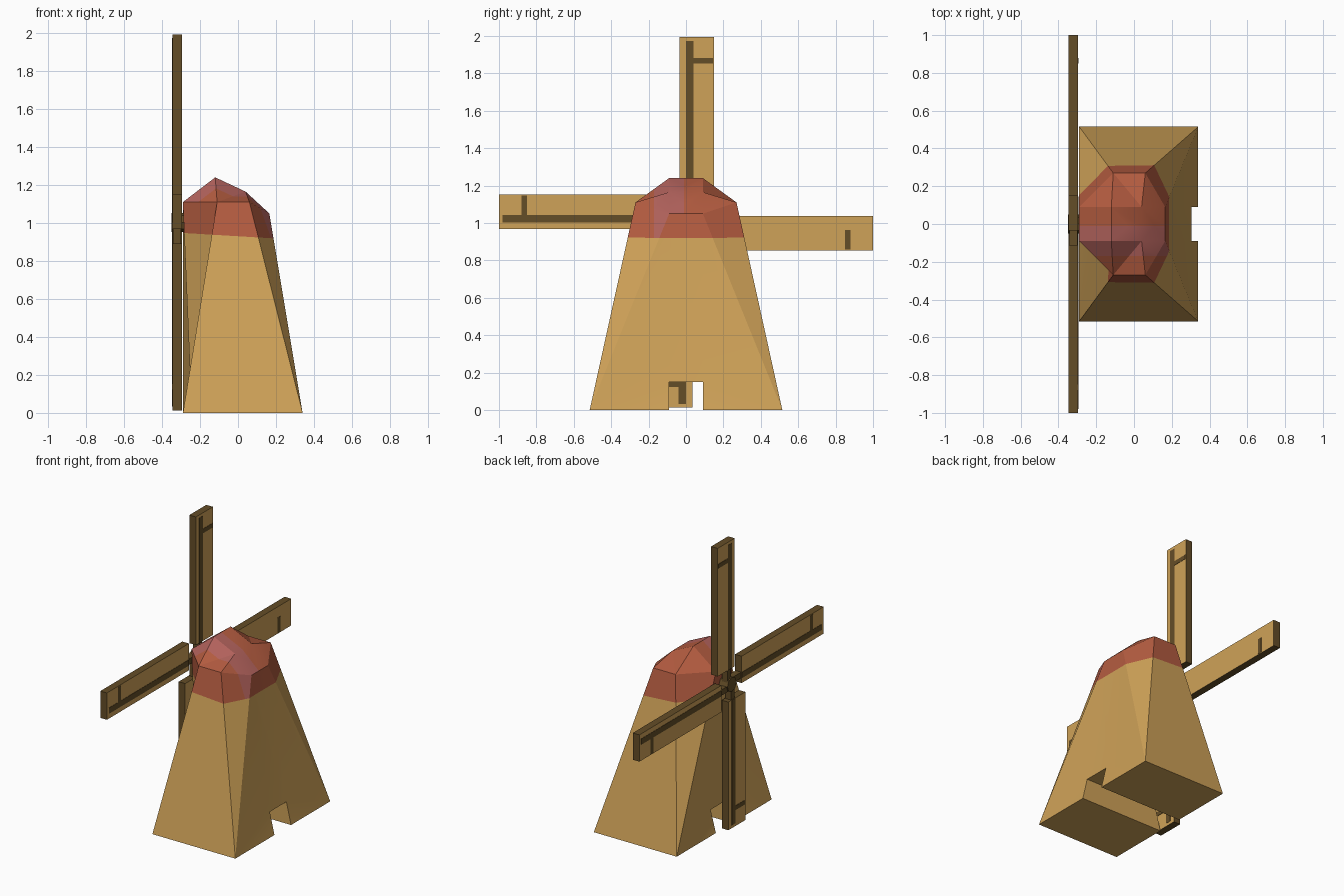
import bpy, bmesh, math
from mathutils import Matrix, Vector

if "Cube" in bpy.data.objects:
    bpy.data.objects.remove(bpy.data.objects["Cube"])


def material(name, rgb):
    m = bpy.data.materials.new(name)
    m.diffuse_color = [(c / 255 / 12.92 if c < 11 else ((c / 255 + 0.055) / 1.055) ** 2.4) for c in rgb] + [1]
    m.use_nodes = True
    m.node_tree.nodes["Principled BSDF"].inputs["Base Color"].default_value = m.diffuse_color
    return m


TAN = material("tan_wall", (207, 162, 88))
RED = material("red_roof", (180, 92, 64))
PINK = material("faded_roof", (178, 98, 92))
DARK = material("dark_wood", (100, 77, 39))


def finish(bm, name, mats):
    bmesh.ops.recalc_face_normals(bm, faces=bm.faces[:])
    me = bpy.data.meshes.new(name)
    bm.to_mesh(me)
    bm.free()
    ob = bpy.data.objects.new(name, me)
    bpy.context.collection.objects.link(ob)
    for m in mats:
        me.materials.append(m)
    return ob


def cut(bm, co, no):
    geom = bm.verts[:] + bm.edges[:] + bm.faces[:]
    bmesh.ops.bisect_plane(bm, geom=geom, plane_co=co, plane_no=no)


# Tower: rectangular foot with a passage, tapering to an eight-sided ridged roof
half = {
    "A": (-.29, .515, 0), "C": (.34, .515, 0), "B": (-.29, .09, 0), "D": (.34, .09, 0),
    "T": (-.25, .09, .15), "U": (.305, .09, .15), "P": (-.29, .09, 1.11), "W": (.165, .09, 1.05),
    "Q": (-.11, .27, 1.11), "V": (.06, .27, 1.11), "R": (-.12, .09, 1.24), "M": (.04, .09, 1.165),
}
bm = bmesh.new()
sides = [{k: bm.verts.new((x, s * y, z)) for k, (x, y, z) in half.items()} for s in (-1, 1)]
shared = ["ACVQ", "CVW", "CDU", "CUW", "ABT", "ACDB", "BDUT", "QVMR", "VWM", "QRP"]
for side, extra in zip(sides, (["AQT", "QPT"], ["AQP", "APT"])):
    for f in shared + extra:
        bm.faces.new([side[k] for k in f])
front, back = sides
for a, b in ("TP", "UW", "TU", "PR", "RM", "MW"):
    bm.faces.new([front[a], back[a], back[b], front[b]])
bmesh.ops.triangulate(bm, faces=bm.faces[:])

# Roof paint line and faded band
cut(bm, (0, 0, .93), Vector((.06, 0, 1)))
roof = lambda c: c.z + .06 * c.x > .93
for y in (-.17, -.01):
    geom = [f for f in bm.faces if roof(f.calc_center_median())]
    geom += list({e for f in geom for e in f.edges}) + list({v for f in geom for v in f.verts})
    bmesh.ops.bisect_plane(bm, geom=geom, plane_co=(0, y, 0), plane_no=(0, 1, 0))
bmesh.ops.recalc_face_normals(bm, faces=bm.faces[:])
for f in bm.faces:
    c = f.calc_center_median()
    if roof(c):
        f.material_index = 2 if -.17 < c.y < -.01 and f.normal.z > .3 else 1
tower = finish(bm, "tower", [TAN, RED, PINK])
bpy.context.view_layer.objects.active = tower
tower.select_set(True)
bpy.ops.object.shade_smooth_by_angle(angle=math.radians(25))
tower.select_set(False)

# Sails: four offset boards turned about the hub
HUB = Vector((0, 0, 1.003))


def box(name, lo, hi, turn, mats, dark_sides=False):
    bm = bmesh.new()
    size = [h - l for l, h in zip(lo, hi)]
    mid = [(h + l) / 2 for l, h in zip(lo, hi)]
    bmesh.ops.create_cube(bm, size=1, matrix=Matrix.Translation(mid) @ Matrix.Diagonal((*size, 1)))
    if dark_sides:
        for f in bm.faces:
            f.material_index = int(abs(f.normal.x) < .5)
    bmesh.ops.transform(bm, matrix=Matrix.Translation(HUB) @ turn, verts=bm.verts[:])
    return finish(bm, name, mats)


for k in range(4):
    turn = Matrix.Rotation(k * math.pi / 2, 4, 'X')
    tip = (.99, 1.0)[k % 2]
    box(f"sail_board_{k}", (-.346, -.034, .11), (-.296, .15, tip), turn, [TAN, DARK], True)
    box(f"sail_arm_{k}", (-.342, 0, 0), (-.30, .04, .12), turn, [DARK])
    # Painted spar and cross slat on each face
    for face, x in (("outer", -.348), ("inner", -.298)):
        if face == "outer" or k != 3:
            box(f"{face}_spar_{k}", (x, 0, .11), (x + .004, .04, tip - .02), turn, [DARK])
        box(f"{face}_slat_{k}", (x, .04, .85), (x + .004, .145, .88), turn, [DARK])

# Hub
bm = bmesh.new()
bmesh.ops.create_cone(bm, cap_ends=True, segments=8, radius1=.05, radius2=.05, depth=.07,
                      matrix=Matrix.Translation(HUB + Vector((-.315, 0, 0))) @ Matrix.Rotation(math.pi / 2, 4, 'Y'))
finish(bm, "hub", [DARK])
